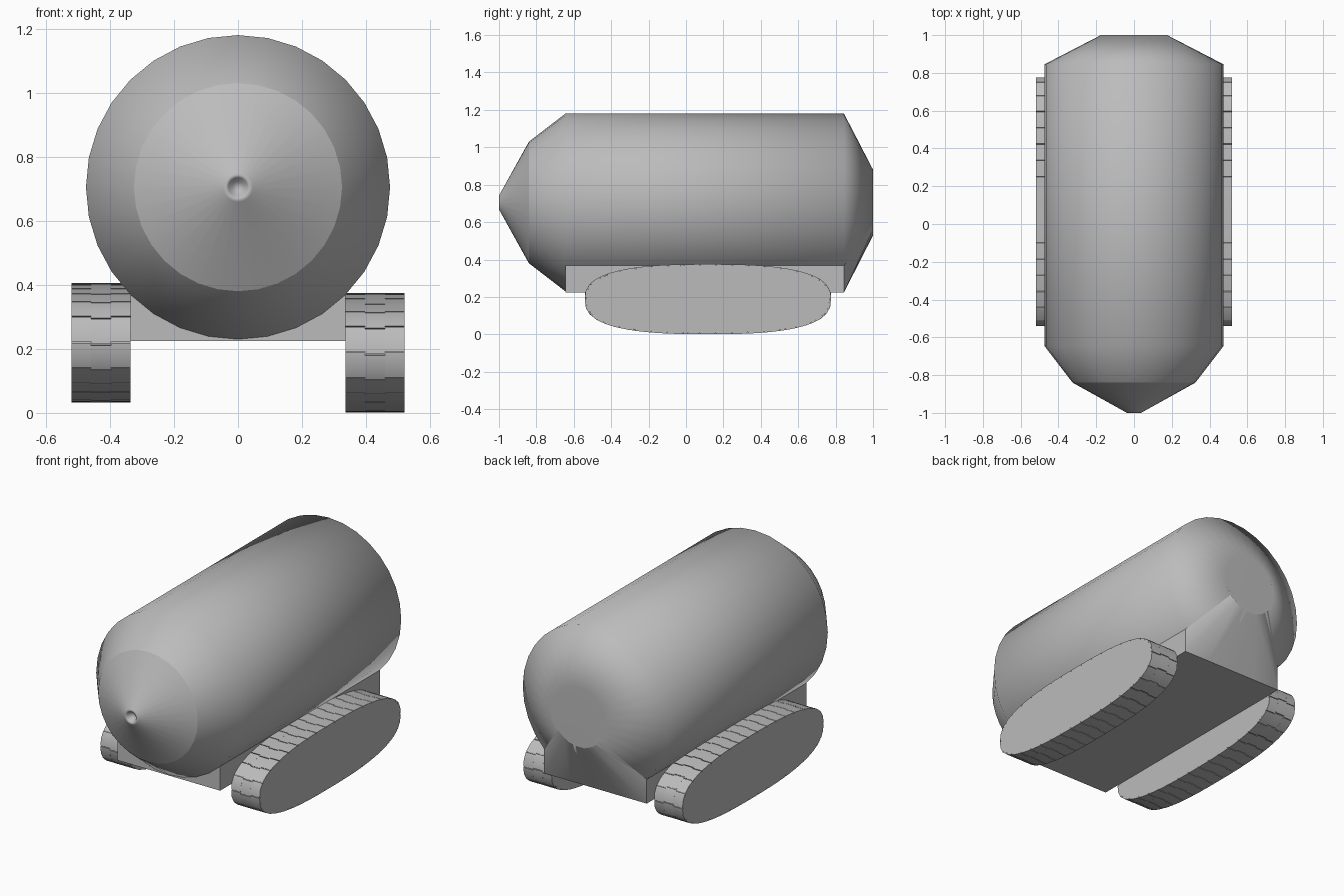
import bpy, bmesh, math
from mathutils import Vector

if "Cube" in bpy.data.objects:
    bpy.data.objects.remove(bpy.data.objects["Cube"])

AXIS_Z = 0.705
SIDES = 32

grey = bpy.data.materials.new("plain grey")
grey.diffuse_color = (0.5, 0.5, 0.5, 1)
grey.use_nodes = True
grey.node_tree.nodes["Principled BSDF"].inputs["Base Color"].default_value = grey.diffuse_color


def finish(name, bm, angle=35, recalc=True):
    """Turn a bmesh into a named, smooth-by-angle object."""
    bmesh.ops.remove_doubles(bm, verts=bm.verts, dist=1e-5)
    if recalc:
        bmesh.ops.recalc_face_normals(bm, faces=bm.faces)
    mesh = bpy.data.meshes.new(name)
    bm.to_mesh(mesh)
    bm.free()
    mesh.materials.append(grey)
    obj = bpy.data.objects.new(name, mesh)
    bpy.context.collection.objects.link(obj)
    bpy.ops.object.select_all(action='DESELECT')
    obj.select_set(True)
    bpy.context.view_layer.objects.active = obj
    bpy.ops.object.shade_smooth_by_angle(angle=math.radians(angle))
    return obj


def lathe(name, profile, angle):
    """Revolve (y, radius) points around the long axis."""
    bm = bmesh.new()
    vs = [bm.verts.new((0, y, AXIS_Z + r)) for y, r in profile]
    es = [bm.edges.new(p) for p in zip(vs, vs[1:])]
    bmesh.ops.spin(bm, geom=vs + es, cent=(0, 0, AXIS_Z), axis=(0, 1, 0),
                   angle=2 * math.pi, steps=SIDES, use_duplicate=False)
    bmesh.ops.remove_doubles(bm, verts=bm.verts, dist=1e-5)
    bmesh.ops.dissolve_degenerate(bm, dist=1e-6, edges=bm.edges)
    return finish(name, bm, angle)


# Tank body with a recessed rear opening
lathe("tank_body", [(-0.84, 0.325), (-0.645, 0.475), (0.845, 0.475),
                    (1.0, 0.175), (0.9, 0)], 70)
# Conical nose with a small dimple
lathe("nose_cone", [(-0.84, 0.325), (-0.995, 0.046), (-1.0, 0.038),
                    (-0.995, 0.03), (-0.97, 0.018), (-0.965, 0)], 75)

# Chassis block under the body
bm = bmesh.new()
bmesh.ops.create_cube(bm, size=1)
for v in bm.verts:
    v.co = (v.co.x * 0.67, 0.1 + v.co.y * 1.49, 0.2965 + v.co.z * 0.143)
finish("chassis", bm)

# Rear fairing joining the chassis end to the lower rim of the opening
bm = bmesh.new()
base = [(-0.335, 0.368), (-0.335, 0.225), (-0.17, 0.225), (0, 0.225),
        (0.17, 0.225), (0.335, 0.225), (0.335, 0.368)]
low = [bm.verts.new((x, 0.845, z)) for x, z in base]
rim = []
for i in range(7):
    a = math.radians((i - 3) * 16.875)
    rim.append(bm.verts.new((0.176 * math.sin(a), 1.0, AXIS_Z - 0.176 * math.cos(a))))
for i in range(6):
    bm.faces.new((low[i], low[i + 1], rim[i + 1], rim[i]))
finish("rear_fairing", bm, 40, recalc=False)


# Tracks: rounded-oval core wrapped in stepped tread plates
def oval_samples(n=720, p=2.7):
    pts = []
    for i in range(n):
        t = 2 * math.pi * i / n
        c, s = math.cos(t), math.sin(t)
        pts.append(Vector((math.copysign(abs(c) ** (2 / p), c) * 0.658,
                           math.copysign(abs(s) ** (2 / p), s) * 0.187)))
    return pts


SAMPLES = oval_samples()
LENGTHS = [0.0]
for a, b in zip(SAMPLES, SAMPLES[1:] + SAMPLES[:1]):
    LENGTHS.append(LENGTHS[-1] + (b - a).length)
TOTAL = LENGTHS[-1]


def oval(s):
    """Point on the oval at arc length s."""
    s %= TOTAL
    lo, hi = 0, len(SAMPLES)
    while hi - lo > 1:
        mid = (lo + hi) // 2
        lo, hi = (mid, hi) if LENGTHS[mid] <= s else (lo, mid)
    f = (s - LENGTHS[lo]) / (LENGTHS[lo + 1] - LENGTHS[lo])
    return SAMPLES[lo].lerp(SAMPLES[(lo + 1) % len(SAMPLES)], f)


def prism(bm, pts, x0, x1):
    """Extrude a closed (y, z) outline between two x positions."""
    a = [bm.verts.new((x0, p.x, p.y)) for p in pts]
    b = [bm.verts.new((x1, p.x, p.y)) for p in pts]
    bm.faces.new(a)
    bm.faces.new(b[::-1])
    for i in range(len(pts)):
        j = (i + 1) % len(pts)
        bm.faces.new((a[i], b[i], b[j], a[j]))


def inward(p):
    return Vector((p.x * (1 - 0.007 / 0.658), p.y * (1 - 0.007 / 0.187)))


PLATES = 34
STEP = TOTAL / PLATES


def track(side, x_sign, z_mid):
    x0, x1 = 0.335 * x_sign, 0.52 * x_sign
    core, tread = bmesh.new(), bmesh.new()
    prism(core, [inward(oval(i * STEP / 2)) for i in range(PLATES * 2)], x0, x1)
    bands = [(0, 0.33, 0.0), (0.33, 0.67, 0.008), (0.67, 1, 0.0)]
    for i in range(PLATES):
        for f0, f1, shift in bands:
            s = i * STEP + shift
            top = [oval(s + k * (STEP - 0.004) / 2) for k in range(3)]
            prism(tread, top + [inward(p) for p in top[::-1]],
                  x0 + (x1 - x0) * f0, x0 + (x1 - x0) * f1)
    for name, bm in (("track_core", core), ("track_tread", tread)):
        bmesh.ops.translate(bm, verts=bm.verts, vec=(0, 0.117, z_mid))
        finish(side + "_" + name, bm, 40)


track("right", 1, 0.188)
track("left", -1, 0.219)
